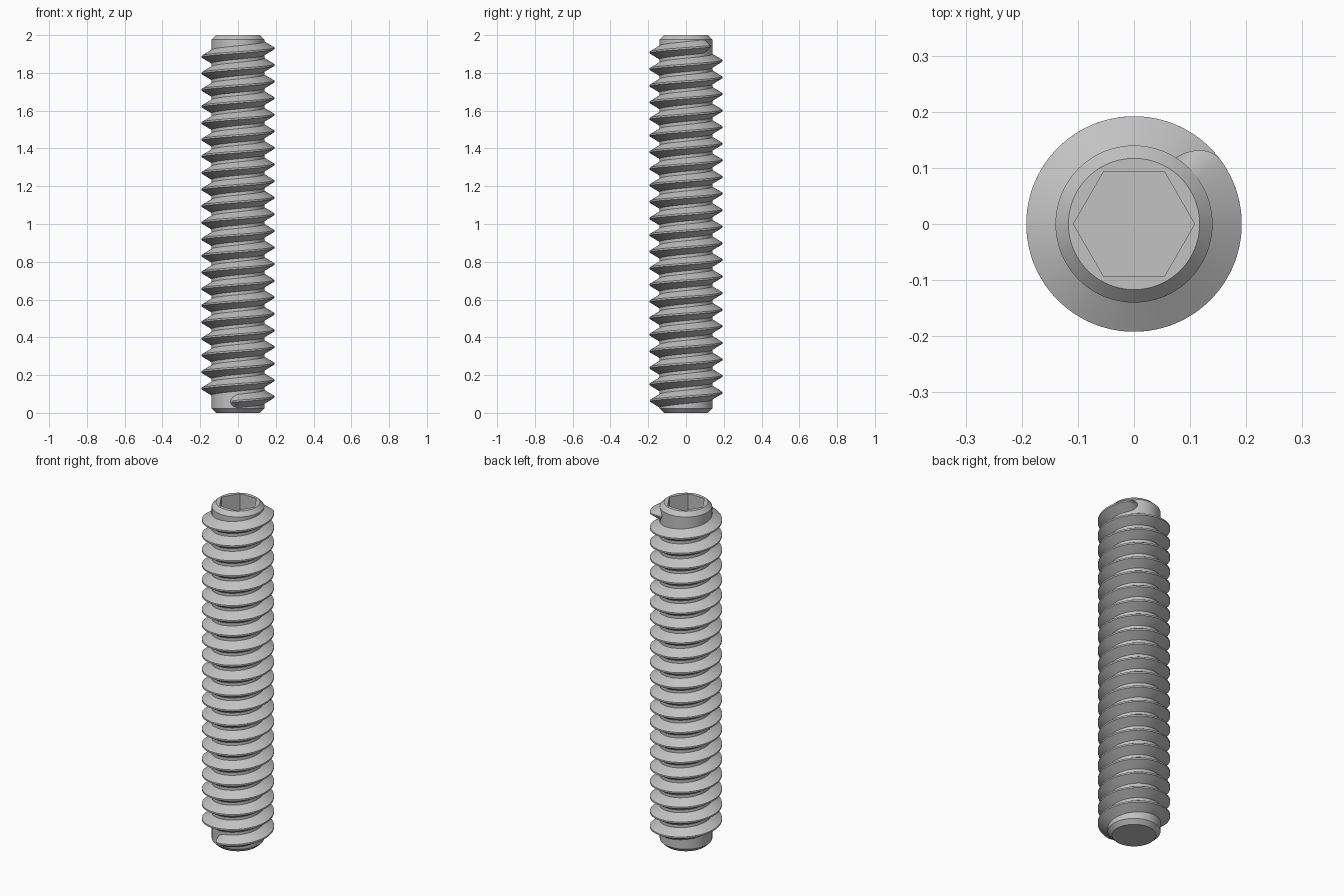
import bpy, bmesh
from math import pi, sin, cos, sqrt, radians, ceil

old = bpy.data.objects.get("Cube")
if old:
    bpy.data.objects.remove(old, do_unlink=True)

steel = bpy.data.materials.new("grey_steel")
steel.use_nodes = True
grey = (0.54, 0.54, 0.54, 1)
steel.diffuse_color = grey
steel.node_tree.nodes["Principled BSDF"].inputs["Base Color"].default_value = grey

LENGTH, ROOT, CREST = 2.0, 0.14, 0.192
CHAMFER = 0.023
SEGS = 96


def finish(bm, name):
    """Turn a bmesh into a smooth-shaded object with sharp edges kept."""
    bmesh.ops.recalc_face_normals(bm, faces=bm.faces)
    mesh = bpy.data.meshes.new(name)
    bm.to_mesh(mesh)
    bm.free()
    mesh.materials.append(steel)
    obj = bpy.data.objects.new(name, mesh)
    bpy.context.collection.objects.link(obj)
    bpy.ops.object.select_all(action="DESELECT")
    obj.select_set(True)
    bpy.context.view_layer.objects.active = obj
    bpy.ops.object.shade_smooth_by_angle(angle=radians(25))


def skin(bm, rows, closed):
    """Join neighbouring rows of vertices with quads."""
    for a, b in zip(rows, rows[1:]):
        n = len(a)
        for i in range(n if closed else n - 1):
            j = (i + 1) % n
            bm.faces.new((a[i], a[j], b[j], b[i]))


# Core rod with chamfered ends and a hexagonal socket in the top
APOTHEM, SOCKET_DEPTH = 0.0935, 0.2


def circle(r):
    return lambda a: r


def hexagon(a):
    return APOTHEM / cos(a % (pi / 3) - pi / 6)


bm = bmesh.new()
profile = [
    (circle(ROOT - CHAMFER), 0),
    (circle(ROOT), CHAMFER),
    (circle(ROOT), LENGTH - CHAMFER),
    (circle(ROOT - CHAMFER), LENGTH),
    (hexagon, LENGTH),
    (hexagon, LENGTH - SOCKET_DEPTH),
]
angles = [2 * pi * i / SEGS for i in range(SEGS)]
rings = []
for radius, z in profile:
    rings.append([bm.verts.new((radius(a) * cos(a), radius(a) * sin(a), z)) for a in angles])
skin(bm, rings, True)
bm.faces.new(rings[0])
bm.faces.new(rings[-1])
finish(bm, "core_rod")

# Helical thread with a narrow flat crest and rounded, tapering ends
PITCH = 0.08785
HALF_BASE, HALF_CREST = 0.036, 0.0045
START, START_Z = radians(-85), 0.0643
END = radians(36.5) + 21 * 2 * pi
CAP_ANGLE, CAP_STEPS = radians(21.5), 12
FLAT = HALF_CREST / HALF_BASE
ACROSS = [-1, -0.7, -0.4, -FLAT, FLAT, 0.4, 0.7, 1]

# Each station is an angle along the helix and how far through an end cap it lies
steps = ceil((END - START) / (2 * pi) * SEGS)
caps = [sin(pi / 2 * k / CAP_STEPS) for k in range(1, CAP_STEPS + 1)]
stations = [(START - CAP_ANGLE * f, f) for f in reversed(caps)]
stations += [(START + (END - START) * k / steps, 0) for k in range(steps + 1)]
stations += [(END + CAP_ANGLE * f, f) for f in caps]

bm = bmesh.new()
rows = []
sunk = ROOT - 0.0005
for a, f in stations:
    taper = max(1 - f * f, 0)
    width = HALF_BASE * sqrt(taper)
    middle = START_Z + PITCH * (a - START) / (2 * pi)
    row = []
    for s in ACROSS:
        rise = taper * (1 - abs(s)) / (1 - FLAT)
        r = sunk + (CREST - sunk) * rise
        row.append(bm.verts.new((r * cos(a), r * sin(a), middle + s * width)))
    rows.append(row)
skin(bm, rows, False)
bmesh.ops.remove_doubles(bm, verts=bm.verts, dist=0.00001)
finish(bm, "screw_thread")
